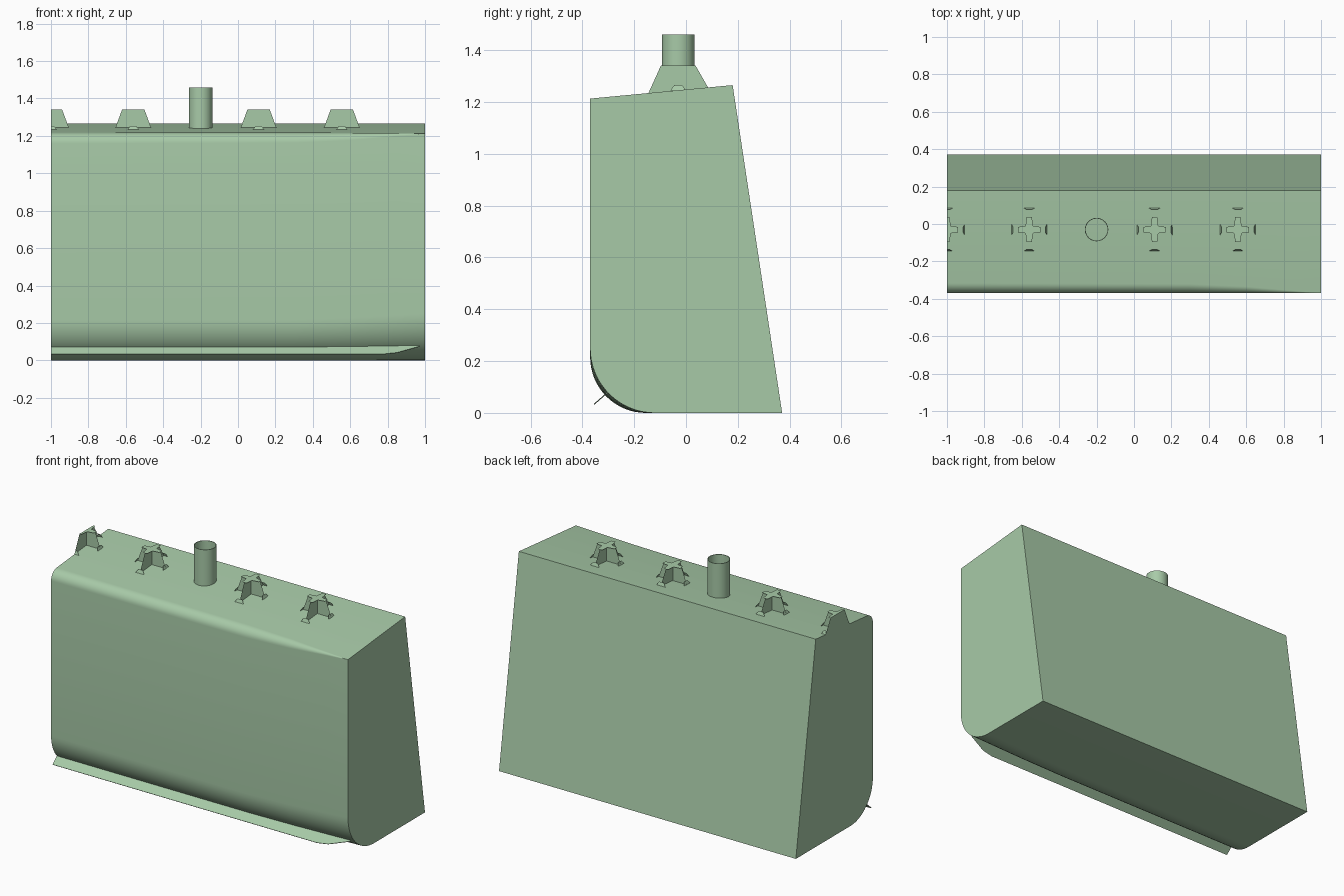
import bpy, bmesh, math
from mathutils import Vector

if "Cube" in bpy.data.objects:
    bpy.data.objects.remove(bpy.data.objects["Cube"])

CY = -0.03                              # line of the roof fittings

paint = bpy.data.materials.new("green_paint")
paint.diffuse_color = (0.39, 0.59, 0.39, 1)
paint.use_nodes = True
paint.node_tree.nodes["Principled BSDF"].inputs["Base Color"].default_value = paint.diffuse_color


def roof(y):
    return 1.213 + (y + 0.37) * 0.0945


def finish(name, bm, smooth=True):
    bmesh.ops.recalc_face_normals(bm, faces=bm.faces)
    me = bpy.data.meshes.new(name)
    bm.to_mesh(me)
    bm.free()
    me.materials.append(paint)
    ob = bpy.data.objects.new(name, me)
    bpy.context.collection.objects.link(ob)
    if smooth:
        bpy.ops.object.select_all(action='DESELECT')
        ob.select_set(True)
        bpy.context.view_layer.objects.active = ob
        bpy.ops.object.shade_smooth_by_angle(angle=math.radians(30))
    return ob


def fillet(prev, corner, nxt, r, n):
    """Points of an arc of radius r rounding a corner."""
    p, c, q = Vector(prev), Vector(corner), Vector(nxt)
    a, b = (p - c).normalized(), (q - c).normalized()
    half = a.angle(b) / 2
    centre = c + (a + b).normalized() * (r / math.sin(half))
    s = c + a * (r / math.tan(half)) - centre
    e = c + b * (r / math.tan(half)) - centre
    t = s.angle(e)
    return [centre + (s * math.sin(t - t * i / n) + e * math.sin(t * i / n)) / math.sin(t)
            for i in range(n + 1)]


def face(bm, pts):
    return bm.faces.new([bm.verts.new(p) for p in pts])


def loft(bm, rings):
    rows = [[bm.verts.new(p) for p in ring] for ring in rings]
    n = len(rows[0])
    for lo, hi in zip(rows, rows[1:]):
        for i in range(n):
            j = (i + 1) % n
            bm.faces.new((lo[i], lo[j], hi[j], hi[i]))
    return rows


# Body: profile lofted along x, roof edge sharpens towards the right end
bl, fl, ft, bt = (0.371, 0), (-0.37, 0), (-0.37, 1.213), (0.18, 1.265)
rings = []
for x, r_low, r_top in ((-1, 0.215, 0.06), (0.3, 0.215, 0.055), (0.6, 0.225, 0.04),
                        (0.85, 0.24, 0.015), (1, 0.25, 0.001)):
    prof = [Vector(bl)] + fillet(bl, fl, ft, r_low, 16) + fillet(fl, ft, bt, r_top, 8) + [Vector(bt)]
    rings.append([(x, p.x, p.y) for p in prof])
bm = bmesh.new()
rows = loft(bm, rings)
bm.faces.new(rows[0])
bm.faces.new(rows[-1])
finish("body", bm)

# Thin lip along the lower front edge, tapering out at the right
bm = bmesh.new()
lip = [(-1, 0), (-1, 1), (0.78, 1), (0.85, 0.85), (0.97, 0.15), (0.97, 0)]
face(bm, [(x, -0.30 - 0.055 * t, 0.081 - 0.048 * t) for x, t in lip])
lip_ob = finish("front_lip", bm, False)
sheet = lip_ob.modifiers.new("thickness", 'SOLIDIFY')
sheet.thickness = 0.004
sheet.offset = 0

# Open roof pipe
bm = bmesh.new()
sides = 24
rings = [[(-0.2 + r * math.cos(a), CY + r * math.sin(a), z)
          for a in (2 * math.pi * i / sides for i in range(sides))]
         for r, z in ((0.063, 1.235), (0.063, 1.46), (0.059, 1.46), (0.059, 1.235))]
loft(bm, rings)
finish("roof_pipe", bm)

# Roof studs: two crossed sheet fins, a flat plus-shaped cap and four small feet
TOP, W, E = 1.34, 0.02, 0.014
HX, HY, BX, BY = 0.06, 0.067, 0.095, 0.115
for k, cx in enumerate((-1.0, -0.56, 0.11, 0.555)):
    bm = bmesh.new()
    ground = roof(CY)
    face(bm, [(cx - BX, CY, ground), (cx + BX, CY, ground), (cx + HX, CY, TOP), (cx - HX, CY, TOP)])
    face(bm, [(cx, CY - BY, roof(CY - BY)), (cx, CY + BY, roof(CY + BY)),
              (cx, CY + HY, TOP), (cx, CY - HY, TOP)])
    cap = [(W, -W), (HX, -E), (HX, E), (W, W), (E, HY), (-E, HY),
           (-W, W), (-HX, E), (-HX, -E), (-W, -W), (-E, -HY), (E, -HY)]
    face(bm, [(cx + x, CY + y, TOP) for x, y in cap])
    for s in (-1, 1):
        face(bm, [(cx + s * (BX - i), CY + w, ground + h) for i, w, h in
                  ((0, -0.03, 0), (0, 0.03, 0), (0.008, 0.015, 0.02), (0.008, -0.015, 0.02))])
        face(bm, [(cx + w, CY + s * (BY - i), roof(CY + s * BY) + h) for i, w, h in
                  ((0, -0.03, 0), (0, 0.03, 0), (0.008, 0.015, 0.02), (0.008, -0.015, 0.02))])
    if k == 0:                          # the end stud is cut flush with the body
        bmesh.ops.bisect_plane(bm, geom=bm.verts[:] + bm.edges[:] + bm.faces[:],
                               plane_co=(-1, 0, 0), plane_no=(-1, 0, 0), clear_outer=True)
    finish("roof_stud_%d" % (k + 1), bm, False)
